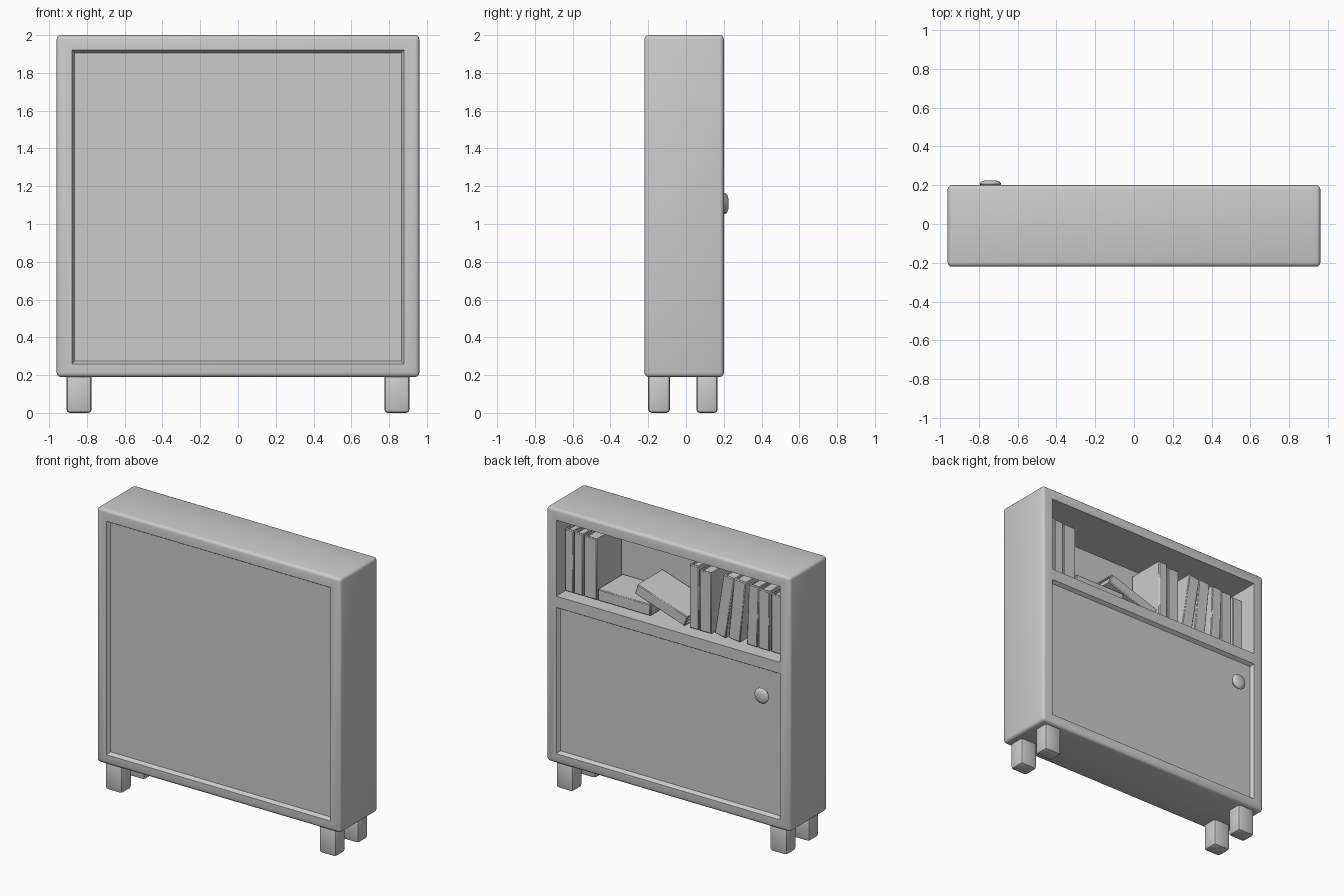
import bpy, bmesh, math
from mathutils import Matrix, Vector

if "Cube" in bpy.data.objects:
    bpy.data.objects.remove(bpy.data.objects["Cube"])


def mesh_object(name, bm, smooth=True):
    bmesh.ops.recalc_face_normals(bm, faces=bm.faces)
    me = bpy.data.meshes.new(name)
    bm.to_mesh(me)
    bm.free()
    ob = bpy.data.objects.new(name, me)
    bpy.context.collection.objects.link(ob)
    if smooth:
        bpy.ops.object.select_all(action='DESELECT')
        ob.select_set(True)
        bpy.context.view_layer.objects.active = ob
        bpy.ops.object.shade_smooth_by_angle(angle=math.radians(40))
    return ob


def add_box(bm, lo, hi, bevel=0.0, segments=2):
    lo, hi = Vector(lo), Vector(hi)
    part = bmesh.new()
    bmesh.ops.create_cube(part, size=1)
    for v in part.verts:
        v.co = (lo + hi) / 2 + v.co * (hi - lo)
    if bevel:
        bmesh.ops.bevel(part, geom=part.edges[:], offset=bevel, segments=segments,
                        profile=0.5, affect='EDGES')
    tmp = bpy.data.meshes.new("tmp")
    part.to_mesh(tmp)
    part.free()
    bm.from_mesh(tmp)
    bpy.data.meshes.remove(tmp)


def recess(body, name, x, z0, z1, y_mouth, y_floor, taper=0.015):
    """Cut a slightly tapered rectangular recess into the body."""
    bm = bmesh.new()
    rings = []
    d = 0.03 if y_mouth > y_floor else -0.03
    for y, t in ((y_mouth + d, 0), (y_mouth, 0), (y_floor, taper)):
        rings.append([bm.verts.new(p) for p in (
            (-x + t, y, z0 + t), (x - t, y, z0 + t), (x - t, y, z1 - t), (-x + t, y, z1 - t))])
    for a, b in zip(rings, rings[1:]):
        for i in range(4):
            j = (i + 1) % 4
            bm.faces.new((a[i], a[j], b[j], b[i]))
    bm.faces.new(rings[0])
    bm.faces.new(rings[-1])
    cutter = mesh_object(name, bm, False)
    cutter.hide_render = True
    cutter.hide_viewport = True
    mod = body.modifiers.new(name, 'BOOLEAN')
    mod.operation = 'DIFFERENCE'
    mod.solver = 'EXACT'
    mod.object = cutter


# Cabinet body with front panel, open shelf and door recesses
bm = bmesh.new()
add_box(bm, (-0.96, -0.22, 0.19), (0.96, 0.20, 2.0), 0.022, 3)
body = mesh_object("cabinet_body", bm)
recess(body, "front_panel_cutter", 0.88, 0.26, 1.92, -0.22, -0.195)
recess(body, "shelf_cutter", 0.88, 1.38, 1.92, 0.20, -0.17)
recess(body, "door_cutter", 0.88, 0.26, 1.30, 0.20, 0.175)

# Four short legs
for sx, side in ((-1, "left"), (1, "right")):
    for y0, y1, end in ((-0.20, -0.085, "front"), (0.055, 0.168, "back")):
        bm = bmesh.new()
        xs = sorted((sx * 0.775, sx * 0.908))
        add_box(bm, (xs[0], y0, 0.0), (xs[1], y1, 0.21), 0.018, 2)
        mesh_object(f"{end}_{side}_leg", bm)

# Door knob, turned from a profile
bm = bmesh.new()
profile = [(0.0, 0.225), (0.03, 0.224), (0.048, 0.217), (0.056, 0.207),
           (0.05, 0.198), (0.03, 0.19), (0.028, 0.17)]
vs = [bm.verts.new((-0.74 + r, y, 1.108)) for r, y in profile]
es = [bm.edges.new(p) for p in zip(vs, vs[1:])]
bmesh.ops.spin(bm, geom=vs + es, cent=(-0.74, 0, 1.108), axis=(0, 1, 0),
               angle=math.tau, steps=20)
bmesh.ops.remove_doubles(bm, verts=bm.verts, dist=1e-4)
mesh_object("door_knob", bm)


def book(name, x, z, w, h, tilt=0.0, depth=0.28, spine_y=0.125):
    """Cover boards, rounded spine and inset pages; pivot at the lower middle."""
    bm = bmesh.new()
    c, y0 = 0.01, spine_y - depth
    add_box(bm, (-w / 2, y0, 0), (-w / 2 + c, spine_y - 0.005, h))
    add_box(bm, (w / 2 - c, y0, 0), (w / 2, spine_y - 0.005, h))
    add_box(bm, (-w / 2, spine_y - 0.022, 0), (w / 2, spine_y, h), 0.005, 1)
    add_box(bm, (-w / 2 + c, y0 + 0.01, 0.01), (w / 2 - c, spine_y - 0.022, h - 0.012))
    bm.transform(Matrix.Translation((x, 0, z)) @ Matrix.Rotation(tilt, 4, 'Y'))
    return mesh_object(name, bm)


# Upright and leaning books: centre x, width, height, lean in degrees
floor = 1.394
row = [(0.832, 0.065, 0.44, 0), (0.76, 0.07, 0.435, 0), (0.665, 0.10, 0.43, 0),
       (-0.15, 0.07, 0.45, 0), (-0.24, 0.09, 0.43, 0),
       (-0.355, 0.085, 0.44, -9), (-0.465, 0.09, 0.435, -6),
       (-0.605, 0.08, 0.43, -2), (-0.70, 0.085, 0.42, 0), (-0.80, 0.085, 0.41, 0)]
for i, (x, w, h, lean) in enumerate(row):
    a = math.radians(lean)
    book(f"book_{i + 1}", x, floor + abs(math.sin(a)) * w / 2, w, h, a)

# Flat book and the book slumped over it
book("flat_book", 0.195, floor + 0.04, 0.08, 0.41, math.radians(90))
book("slumped_book", -0.085, floor + 0.035, 0.075, 0.41, math.radians(72))
